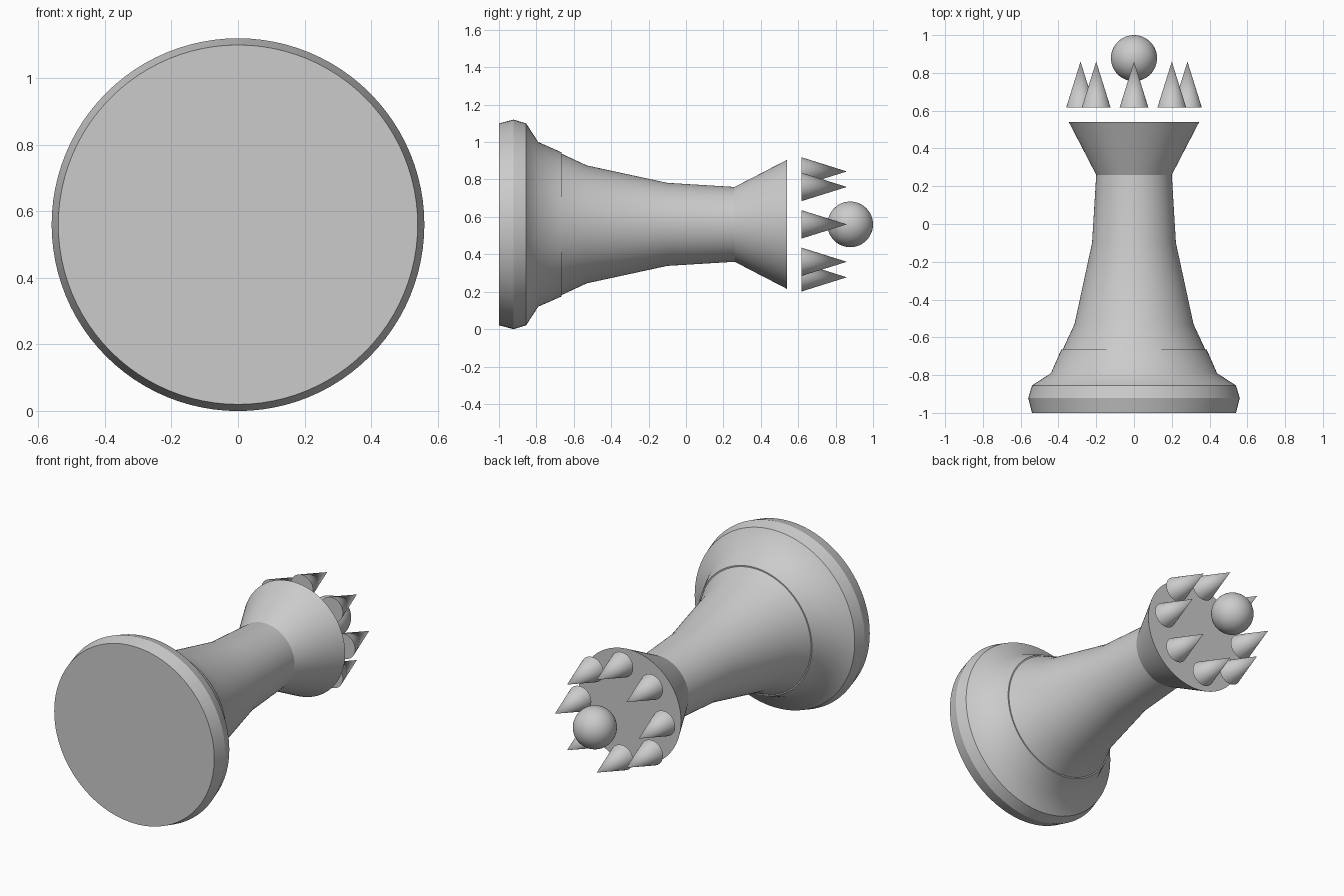
import bpy, bmesh, math
from mathutils import Vector

cube = bpy.data.objects.get("Cube")
if cube:
    bpy.data.objects.remove(cube, do_unlink=True)

AXIS_Z = 0.56   # height of the lying piece's centre line
SIDES = 96

grey = bpy.data.materials.new("plain_grey")
grey.use_nodes = True
grey.diffuse_color = (0.6, 0.6, 0.6, 1)
grey.node_tree.nodes["Principled BSDF"].inputs["Base Color"].default_value = (0.6, 0.6, 0.6, 1)


def finish(name, bm, angle):
    mesh = bpy.data.meshes.new(name)
    bm.to_mesh(mesh)
    bm.free()
    mesh.materials.append(grey)
    obj = bpy.data.objects.new(name, mesh)
    bpy.context.collection.objects.link(obj)
    bpy.ops.object.select_all(action='DESELECT')
    obj.select_set(True)
    bpy.context.view_layer.objects.active = obj
    bpy.ops.object.shade_smooth_by_angle(angle=math.radians(angle))
    return obj


def lathe(name, profile, angle=30, front_cap=False, back_cap=False, centre=(0, AXIS_Z), sides=SIDES):
    """Turn (y, radius) points around a line parallel to the y axis."""
    bm = bmesh.new()
    rings = []
    for y, r in profile:
        if r == 0:
            rings.append([bm.verts.new((centre[0], y, centre[1]))] * sides)
            continue
        turn = [2 * math.pi * i / sides for i in range(sides)]
        rings.append([bm.verts.new((centre[0] + r * math.cos(a), y, centre[1] + r * math.sin(a)))
                      for a in turn])
    for low, high in zip(rings, rings[1:]):
        for i in range(sides):
            j = (i + 1) % sides
            corners = [low[i], high[i], high[j], low[j]]
            bm.faces.new(list(dict.fromkeys(corners)))
    if front_cap:
        bm.faces.new(rings[0])
    if back_cap:
        bm.faces.new(rings[-1][::-1])
    return finish(name, bm, angle)


# Foot, skirt, body and flared crown
lathe("foot", [(-1, 0.54), (-0.922, 0.56), (-0.855, 0.54)], angle=20, front_cap=True)
lathe("skirt", [(-0.855, 0.54), (-0.79, 0.44), (-0.665, 0.385), (-0.665, 0.37)], angle=50)
lathe("body", [(-0.67, 0.38), (-0.53, 0.315), (-0.1, 0.222), (0.26, 0.2)])
lathe("crown", [(0.26, 0.2), (0.54, 0.345)], back_cap=True)

# Ring of eight spikes floating behind the crown
for k in range(8):
    a = k * math.pi / 4
    spot = (0.283 * math.cos(a), AXIS_Z + 0.283 * math.sin(a))
    lathe(f"spike_{k + 1}", [(0.617, 0.076), (0.86, 0)], angle=40, front_cap=True, centre=spot, sides=32)

# Ball at the tip
bm = bmesh.new()
bmesh.ops.create_uvsphere(bm, u_segments=48, v_segments=24, radius=0.122)
bmesh.ops.translate(bm, verts=bm.verts, vec=Vector((0, 0.878, AXIS_Z)))
finish("ball", bm, 30)
